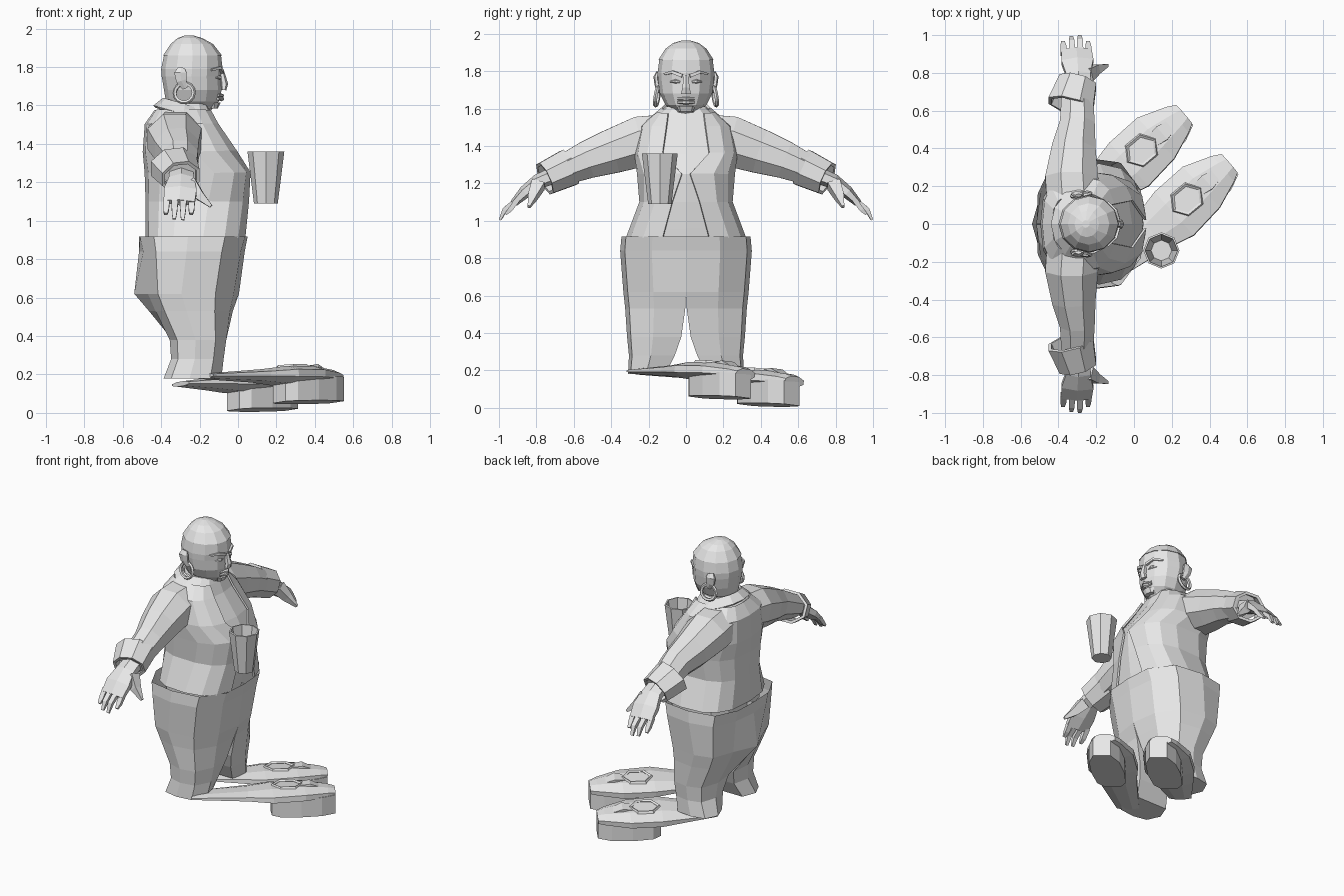
import bpy, bmesh
from math import pi, sin, cos, asin, radians, copysign
from mathutils import Vector as V

cube = bpy.data.objects.get("Cube")
if cube:
    bpy.data.objects.remove(cube, do_unlink=True)

grey = bpy.data.materials.new("plain_grey")
grey.use_nodes = True
grey.diffuse_color = (0.8, 0.8, 0.8, 1)
grey.node_tree.nodes["Principled BSDF"].inputs["Base Color"].default_value = (0.8, 0.8, 0.8, 1)
X, Y, Z = V((1, 0, 0)), V((0, 1, 0)), V((0, 0, 1))


def loft(name, rings, closed=True, cap=(True, True), thick=0, outward=False):
    """Skin a list of equal rings into one object."""
    bm = bmesh.new()
    rows = [[bm.verts.new(p) for p in r] for r in rings]
    n = len(rows[0])
    for a, b in zip(rows, rows[1:]):
        for i in range(n if closed else n - 1):
            j = (i + 1) % n
            bm.faces.new((a[i], a[j], b[j], b[i]))
    for use, row in zip(cap, (rows[0], rows[-1])):
        if use and closed:
            bm.faces.new(row)
    bmesh.ops.recalc_face_normals(bm, faces=bm.faces[:])
    mesh = bpy.data.meshes.new(name)
    bm.to_mesh(mesh)
    bm.free()
    mesh.materials.append(grey)
    ob = bpy.data.objects.new(name, mesh)
    bpy.context.collection.objects.link(ob)
    if thick:
        mod = ob.modifiers.new("thickness", "SOLIDIFY")
        mod.thickness = thick
        mod.offset = 1 if outward else -1
    return ob


def soft(t, power):
    return copysign(abs(t) ** power, t)


def ring(c, u, v, n=12, gap=0.0, power=1.0):
    """Rounded section; gap opens it around +u, a low power makes it boxier."""
    step = (2 * pi - 2 * gap) / (n - 1) if gap else 2 * pi / n
    return [c + u * soft(cos(gap + step * i), power) + v * soft(sin(gap + step * i), power)
            for i in range(n)]


def level(z, x0, x1, ry, grow=0.0, n=12, half_gap=0.0, power=1.0):
    """Horizontal body section between two x limits."""
    gap = asin((half_gap / ry) ** (1 / power)) if half_gap else 0
    return ring(V(((x0 + x1) / 2, 0, z)), X * ((x1 - x0) / 2 + grow), Y * (ry + grow), n, gap, power)


def tube(name, pts, radii, n=8, ref=X, **kw):
    """Tapered limb along a path; radii are (across ref, the other way)."""
    pts = [V(p) for p in pts]
    rings = []
    for i, p in enumerate(pts):
        d = (pts[min(i + 1, len(pts) - 1)] - pts[max(i - 1, 0)]).normalized()
        u = (ref - d * ref.dot(d)).normalized()
        v = d.cross(u)
        ra, rb = radii[i]
        k = pi / n
        rings.append([p + u * ra * cos(k + 2 * pi * j / n) / cos(k)
                      + v * rb * sin(k + 2 * pi * j / n) / cos(k) for j in range(n)])
    return loft(name, rings, **kw)


# Body under the jacket
body = [(.86, -.46, .02, .28), (.96, -.465, .03, .285), (1.1, -.465, .045, .235),
        (1.25, -.47, .05, .25), (1.36, -.48, -.01, .26), (1.5, -.47, -.11, .235),
        (1.57, -.42, -.14, .15), (1.61, -.38, -.16, .11)]
loft("belly_and_shirt", [level(*b, power=.72) for b in body])

# Jacket shell, open down the front
gaps = [.12, .07, .02, .12, .1, .09]
jacket = [(.91, -.465, .03, .305)] + body[2:7]
loft("jacket", [level(*b, grow=.004, n=15, half_gap=g, power=.72) for b, g in zip(jacket, gaps)],
     closed=False, thick=.012, outward=True)

# Collar slopes down to two lapel points
loft("collar", [ring(V((-.27, 0, 1.605)), V((.12, 0, -.035)), Y * .13, 11, .6),
                ring(V((-.265, 0, 1.55)), V((.175, 0, -.05)), Y * .19, 11, .7)],
     closed=False, thick=.015)

# Head and neck
head = [(1.55, -.37, -.17, .1), (1.59, -.36, -.125, .075), (1.62, -.375, -.1, .11),
        (1.68, -.385, -.085, .14), (1.75, -.397, -.085, .15), (1.79, -.4, -.08, .152),
        (1.86, -.385, -.088, .143), (1.92, -.345, -.135, .105), (1.95, -.31, -.19, .065),
        (1.965, -.27, -.24, .015)]
loft("head", [level(*h) for h in head])
loft("hair_cap", [level(*h, grow=.005) for h in head[6:]], thick=.004)

# Face
tube("nose", [(-.085, 0, 1.775), (-.072, 0, 1.71), (-.075, 0, 1.68)],
     [(.012, .012), (.02, .018), (.026, .012)], n=6, ref=Y)
for name, z, r in (("upper_lip", 1.652, .009), ("lower_lip", 1.634, .011)):
    tube(name, [(-.105, -.045, z), (-.088, 0, z), (-.105, .045, z)],
         [(.006, .006), (.014, r), (.006, .006)], n=6)
loft("chin", [ring(V((-.125, 0, 1.585)), X * .02, Y * .04, 8),
              ring(V((-.12, 0, 1.615)), X * .03, Y * .05, 8)])

for s, side in ((1, "left_"), (-1, "right_")):
    # Brow, eye, ear and hoop earring
    tube(side + "brow", [(-.083, s * .02, 1.775), (-.098, s * .07, 1.795), (-.14, s * .115, 1.785)],
         [(.01, .009), (.011, .008), (.006, .005)], n=4)
    tube(side + "eye", [(-.093, s * .028, 1.742), (-.094, s * .055, 1.746), (-.115, s * .085, 1.744)],
         [(.003, .003), (.009, .01), (.003, .003)], n=6)
    tube(side + "ear", [(-.275, s * .145, 1.69), (-.295, s * .155, 1.73), (-.3, s * .16, 1.77),
                        (-.295, s * .15, 1.795)],
         [(.014, .01), (.027, .012), (.032, .012), (.018, .008)], n=6)
    bpy.ops.mesh.primitive_torus_add(major_segments=14, minor_segments=5, major_radius=.05,
                                     minor_radius=.011, location=(-.28, s * .155, 1.665),
                                     rotation=(pi / 2 + s * .15, 0, s * .15))
    hoop = bpy.context.object
    hoop.name = side + "hoop_earring"
    hoop.data.materials.append(grey)

    # Sleeve and turned cuff, wider on the elbow side
    tube(side + "sleeve",
         [(-.32, s * .1, 1.45), (-.33, s * .24, 1.425), (-.318, s * .4, 1.37),
          (-.3, s * .53, 1.325), (-.3, s * .73, 1.24)],
         [(.14, .12), (.14, .135), (.115, .118), (.092, .1), (.08, .07)])
    tube(side + "cuff", [(-.335, s * .625, 1.285), (-.297, s * .755, 1.225)],
         [(.122, .1), (.1, .088)], cap=(False, False), thick=.018)

    # Hand, four fingers and thumb
    tube(side + "hand", [(-.295, s * .69, 1.25), (-.295, s * .79, 1.21), (-.3, s * .86, 1.155),
                         (-.305, s * .92, 1.095)],
         [(.06, .04), (.065, .035), (.085, .03), (.08, .018)], n=6)
    for i, tip in enumerate((.97, 1.0, .995, .97)):
        x = -.24 - i * .044
        tube(side + "finger", [(x, s * .9, 1.115), (x - .002, s * (tip - .03), 1.06),
                               (x - .004, s * (tip - .005), 2.005 - tip)],
             [(.017, .014), (.015, .012), (.009, .006)], n=4)
    tube(side + "thumb", [(-.25, s * .79, 1.195), (-.2, s * .82, 1.13), (-.14, s * .84, 1.075)],
         [(.035, .035), (.024, .024), (.007, .008)], n=4, ref=Y)

    # Trouser half: front seam, outer side, back seam, inner side; b sharpens the seat, f squares the front
    rows = []
    for z, x0, x1, y0, y1, k, b, f in (
            (.917, -.515, .05, 0, .345, 1, .98, 1.06), (.84, -.515, .035, 0, .352, 1, .92, 1.03),
            (.62, -.54, .005, 0, .335, 1, .74, 1), (.53, -.47, -.02, .004, .325, .97, .82, 1),
            (.38, -.365, -.045, .025, .315, .85, .94, 1), (.28, -.36, -.06, .06, .305, .75, .92, 1),
            (.18, -.4, -.07, .11, .31, .7, .92, 1)):
        shape = [(k, 0), (.9 * f, .52), (.55 * f, .93), (-.1, 1), (-.74 * b, .9), (-b, .47), (-k, 0), (0, 0)]
        rows.append([V(((x0 + x1) / 2 + u * (x1 - x0) / 2, s * (y0 + (y1 - y0) * v), z))
                     for u, v in shape])
    loft(side + "trouser_leg", rows, cap=(False, True))

# Long shoes slant forward and lean to one side
ahead = V((cos(radians(40)), sin(radians(40)), 0))
across = V((-ahead.y, ahead.x, -.1))
for side, origin, heel in (("left_", V((.04, .39, 0)), -.45), ("right_", V((.28, .13, .04)), -.6)):
    def at(t, p, z):
        return origin + ahead * t + across * p + Z * z

    spine = [(heel, -.01, .07, .15, .012), (-.25, -.012, .12, .152, .03), (-.1, -.015, .155, .152, .045),
             (.1, 0, .146, .152, .045), (.25, 0, .09, .145, .035), (.295, 0, .065, .14, .028)]
    tube(side + "shoe_upper", [at(t, p, z) for t, p, w, z, h in spine],
         [(w, h) for t, p, w, z, h in spine], n=8, ref=across)
    outline = [(-.1, .05), (-.05, .09), (.08, .105), (.21, .095), (.295, .055)]
    outline += [(t, -p) for t, p in reversed(outline)]
    loft(side + "platform_sole", [[at(t, p - .018, z) for t, p in outline] for z in (.014, .14)])
    # Six-sided ankle opening and tongue
    loft(side + "shoe_opening", [ring(at(0, 0, z), ahead * r, across * r * .85, 6)
                                 for z, r in ((.165, .12), (.208, .092))],
         cap=(False, False), thick=.015)
    tube(side + "shoe_tongue", [at(.08, 0, .188), at(.14, 0, .198), at(.21, 0, .17)],
         [(.035, .012), (.045, .012), (.03, .01)], n=4, ref=across)

# Open cup floating in front of the belly
loft("cup", [ring(V((.145, -.14, z)), X * r, Y * r, 8)
             for z, r in ((1.09, .062), (1.36, .096))], cap=(True, False), thick=.01)
